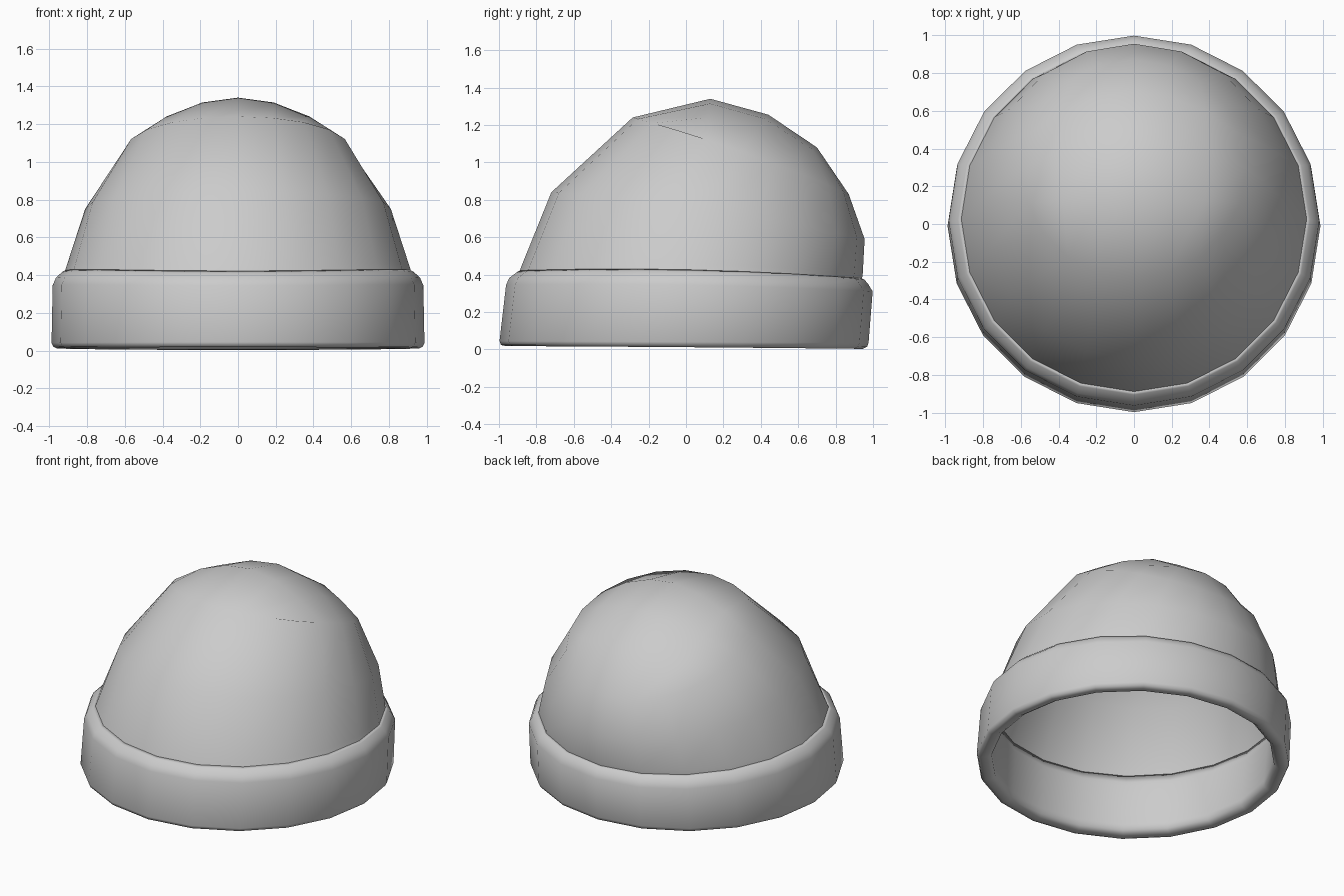
import bpy, bmesh
from math import sin, cos, pi

if "Cube" in bpy.data.objects:
    bpy.data.objects.remove(bpy.data.objects["Cube"])

SIDES = 20

# Each ring: front y, front z, half width, side z, back y, back z
CUFF = [
    (-0.965, 0.018, 0.960, 0.012, 0.945, 0.003),   # hem
    (-0.990, 0.024, 0.978, 0.020, 0.968, 0.014),
    (-0.997, 0.045, 0.988, 0.040, 0.976, 0.035),
    (-0.962, 0.345, 0.982, 0.345, 0.998, 0.310),   # top of the cuff
    (-0.945, 0.382, 0.965, 0.385, 0.975, 0.348),
    (-0.905, 0.412, 0.932, 0.416, 0.954, 0.373),
    (-0.888, 0.422, 0.915, 0.426, 0.941, 0.379),   # crease where dome meets cuff
]
DOME = [
    CUFF[-1],
    (-0.878, 0.450, 0.906, 0.455, 0.945, 0.405),
    (-0.720, 0.840, 0.810, 0.750, 0.955, 0.590),
    (-0.285, 1.240, 0.595, 1.060, 0.870, 0.830),   # edge of the crown
]


def inset(ring, d, dz=0.0):
    """The same ring, moved inwards by d and up by dz."""
    fy, fz, hw, sz, by, bz = ring
    return (fy + d, fz + dz, hw - d, sz + dz, by - d, bz + dz)


# Inner face of the folded cuff
LINING = [
    inset(CUFF[4], 0.062, -0.010),
    inset(CUFF[3], 0.085),
    inset(CUFF[2], 0.098, 0.035),
    inset(CUFF[1], 0.085, 0.015),
    inset(CUFF[0], 0.035, 0.002),
]


def ring_point(ring, k):
    """Point k of a tilted ring, counted from the front."""
    fy, fz, hw, sz, by, bz = ring
    a = 2 * pi * k / SIDES
    mid = (fz + bz) / 2
    return (hw * sin(a),
            (fy + by) / 2 + (fy - by) / 2 * cos(a),
            mid + (fz - bz) / 2 * cos(a) + (sz - mid) * sin(a) ** 2)


def loft(bm, rings, closed=False):
    """Bridge the rings with quads and return their vertex loops."""
    loops = [[bm.verts.new(ring_point(r, k)) for k in range(SIDES)] for r in rings]
    ends = loops[1:] + (loops[:1] if closed else [])
    for low, high in zip(loops, ends):
        for k in range(SIDES):
            n = (k + 1) % SIDES
            bm.faces.new((low[k], low[n], high[n], high[k]))
    return loops


def add_crown(bm, top):
    """Grid of quads filling the last ring, highest just behind its front edge."""
    rows = [[top[k] for k in range(-3, 4)]]
    for i, (my, mz) in enumerate([(0.13, 1.34), (0.44, 1.255), (0.70, 1.08)], 1):
        left, right = top[-3 - i], top[3 + i]
        row = [left]
        for j in range(-2, 3):
            s = j / 3
            row.append(bm.verts.new((right.co.x * s,
                                     my + (right.co.y - my) * s * s,
                                     mz + (right.co.z - mz) * abs(s) ** 1.95)))
        rows.append(row + [right])
    rows.append([top[k] for k in range(13, 6, -1)])
    for a, b in zip(rows, rows[1:]):
        for j in range(6):
            bm.faces.new((a[j], a[j + 1], b[j + 1], b[j]))


def finish(bm, name):
    mesh = bpy.data.meshes.new(name)
    bm.to_mesh(mesh)
    bm.free()
    mesh.shade_smooth()
    bpy.context.collection.objects.link(bpy.data.objects.new(name, mesh))


# Cuff: a closed, thick folded band
bm = bmesh.new()
loft(bm, CUFF + LINING, closed=True)
bmesh.ops.recalc_face_normals(bm, faces=bm.faces)
finish(bm, "cuff")

# Dome: a single sheet rising from the crease
bm = bmesh.new()
add_crown(bm, loft(bm, DOME)[-1])
finish(bm, "dome")
